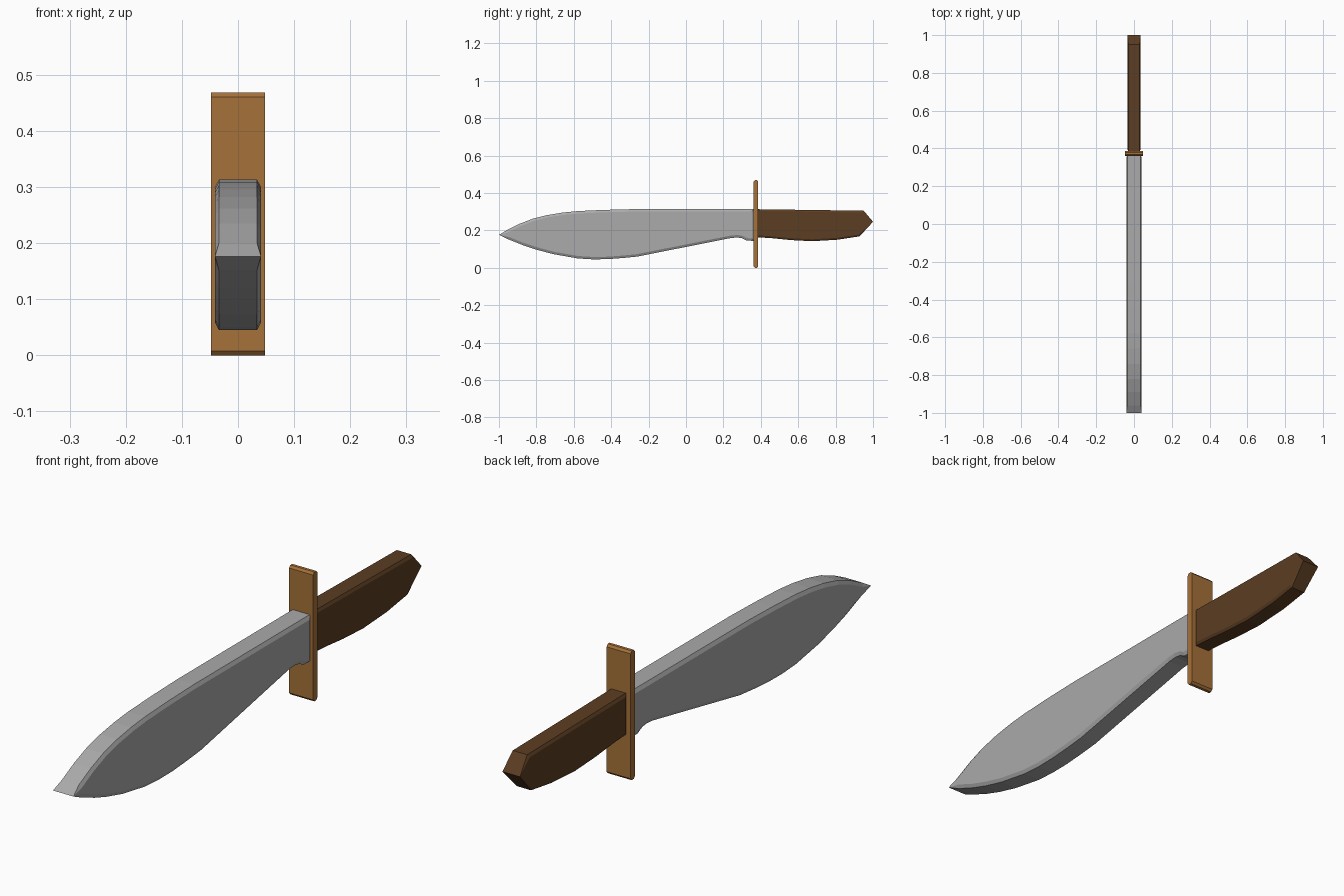
import bpy, bmesh
from mathutils import Vector

if "Cube" in bpy.data.objects:
    bpy.data.objects.remove(bpy.data.objects["Cube"])


def material(name, rgb):
    m = bpy.data.materials.new(name)
    m.diffuse_color = (*rgb, 1)
    m.use_nodes = True
    m.node_tree.nodes["Principled BSDF"].inputs["Base Color"].default_value = m.diffuse_color
    return m


def plate(name, outline, half, rim, inset, mat, sharp=()):
    """Solid slab from a clockwise (y, z) outline with chamfered sides.
    Points listed in sharp keep full width with no chamfer."""
    pts = [Vector(p) for p in outline]
    n = len(pts)
    bm = bmesh.new()
    rows = {k: [] for k in ("side_l", "rim_l", "rim_r", "side_r")}
    for i, p in enumerate(pts):
        a = (p - pts[i - 1]).normalized()
        b = (pts[(i + 1) % n] - p).normalized()
        na, nb = Vector((a.y, -a.x)), Vector((b.y, -b.x))
        if i in sharp:
            q, w = p, half
        else:
            q, w = p + (na + nb) * inset / (1 + na.dot(nb)), rim
        for s, k in ((-1, "l"), (1, "r")):
            v = bm.verts.new((s * w, p.x, p.y))
            rows["rim_" + k].append(v)
            side = v if i in sharp else bm.verts.new((s * half, q.x, q.y))
            rows["side_" + k].append(side)
    order = list(rows.values())
    for r0, r1 in zip(order, order[1:]):
        for i in range(n):
            j = (i + 1) % n
            loop = list(dict.fromkeys((r0[i], r0[j], r1[j], r1[i])))
            if len(loop) > 2:
                bm.faces.new(loop)
    bm.faces.new(rows["side_l"])
    bm.faces.new(rows["side_r"])
    bmesh.ops.recalc_face_normals(bm, faces=bm.faces)
    me = bpy.data.meshes.new(name)
    bm.to_mesh(me)
    bm.free()
    me.materials.append(mat)
    ob = bpy.data.objects.new(name, me)
    bpy.context.collection.objects.link(ob)
    return ob


# blade: leaf shape with a small notch in front of the guard
blade = [(-1, .176), (-.96, .2), (-.89, .235), (-.82, .262), (-.74, .282), (-.66, .295),
         (-.58, .303), (-.45, .309), (-.3, .313), (.365, .313),
         (.365, .144), (.325, .145), (.30, .158), (.275, .162), (.24, .159),
         (-.26, .06), (-.34, .052), (-.42, .046), (-.5, .045), (-.58, .05),
         (-.71, .073), (-.8, .097), (-.87, .12), (-.95, .152)]
plate("blade", blade, .041, .034, .013, material("steel", (.405, .405, .405)), sharp=(0,))

# crossguard: thin upright bar with chamfered ends
guard = [(.361, .008), (.361, .46), (.368, .468), (.379, .468),
         (.386, .46), (.386, .008), (.379, 0), (.368, 0)]
plate("guard", guard, .048, .048, 0, material("guard_wood", (.38, .164, .041)), sharp=range(8))

# handle: chamfered grip with a pointed butt
handle = [(.384, .313), (.95, .305), (1, .246), (.928, .168),
          (.81, .15), (.675, .142), (.56, .148), (.46, .158), (.384, .163)]
plate("handle", handle, .035, .029, .01, material("handle_wood", (.107, .047, .016)), sharp=(2,))
